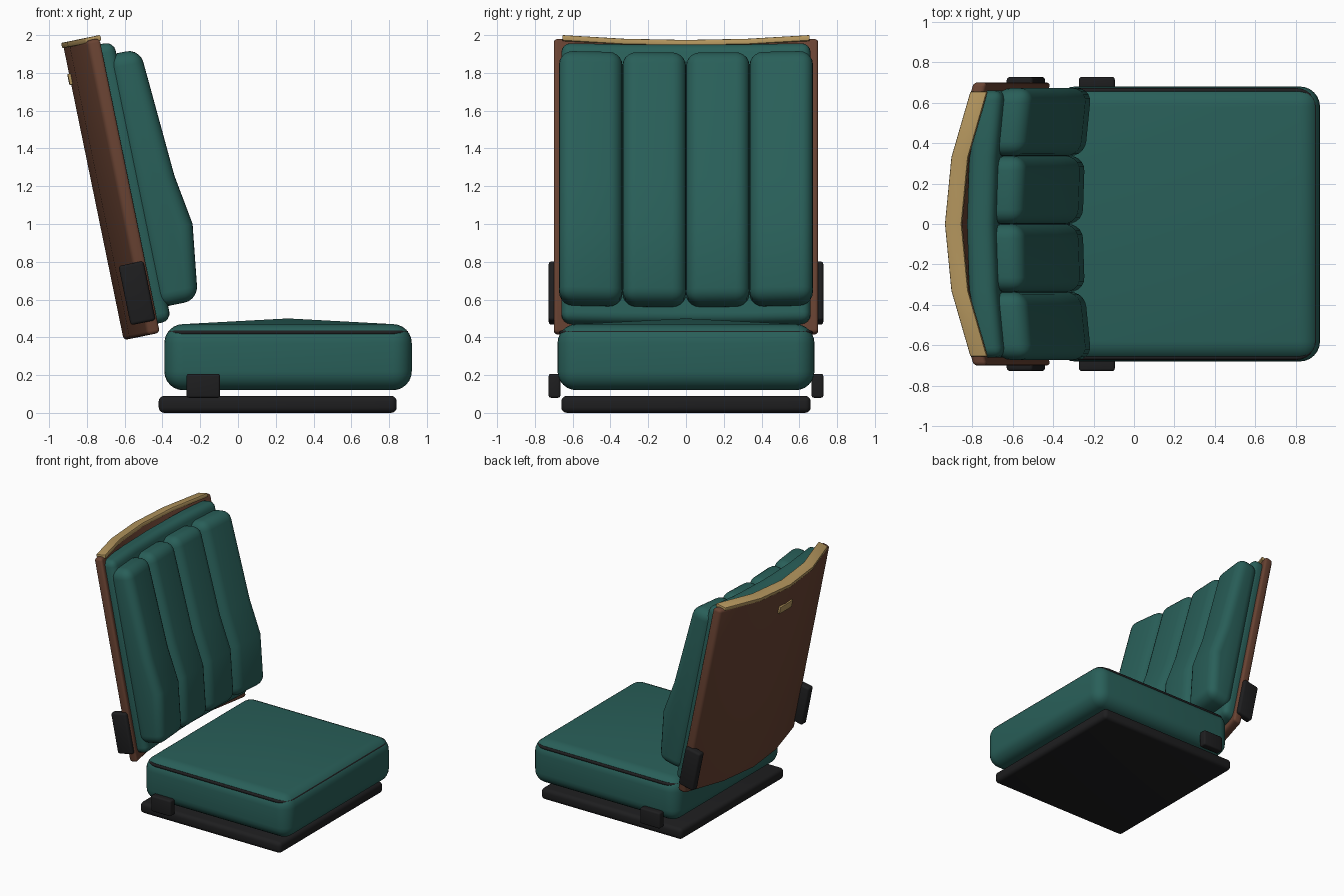
import bpy, bmesh, math
from mathutils import Matrix, Vector

if "Cube" in bpy.data.objects:
    bpy.data.objects.remove(bpy.data.objects["Cube"])


def material(name, rgb):
    m = bpy.data.materials.new(name)
    m.diffuse_color = (*rgb, 1)
    m.use_nodes = True
    m.node_tree.nodes["Principled BSDF"].inputs["Base Color"].default_value = m.diffuse_color
    return m


GREEN = material("green upholstery", (0.022, 0.115, 0.1))
BROWN = material("brown shell", (0.14, 0.055, 0.032))
GOLD = material("tan trim", (0.45, 0.3, 0.11))
BLACK = material("black plastic", (0.013, 0.013, 0.014))

# Reclined frame of the backrest: local x forward, local z up the back
BACK = Matrix.Translation((-0.605, 0, 0.385)) @ Matrix.Rotation(-math.radians(11.6), 4, 'Y')


def finish(name, bm, mat, bevel=0, segments=4, crown=0):
    bmesh.ops.recalc_face_normals(bm, faces=bm.faces)
    if bevel:
        edges = [e for e in bm.edges if e.calc_face_angle(0) > math.radians(32)]
        bmesh.ops.bevel(bm, geom=edges, offset=bevel, segments=segments,
                        profile=0.5, affect='EDGES', clamp_overlap=True)
    if crown:
        top = max(bm.faces, key=lambda f: f.calc_center_median().z)
        for v in bmesh.ops.poke(bm, faces=[top])["verts"]:
            v.co.z += crown
    mesh = bpy.data.meshes.new(name)
    bm.to_mesh(mesh)
    bm.free()
    mesh.materials.append(mat)
    ob = bpy.data.objects.new(name, mesh)
    bpy.context.collection.objects.link(ob)
    bpy.ops.object.select_all(action='DESELECT')
    ob.select_set(True)
    bpy.context.view_layer.objects.active = ob
    bpy.ops.object.shade_smooth_by_angle(angle=math.radians(40))
    return ob


def box(name, lo, hi, mat, bevel, segments=4, crown=0):
    bm = bmesh.new()
    lo, hi = Vector(lo), Vector(hi)
    bmesh.ops.create_cube(bm, size=1, matrix=Matrix.Translation((lo + hi) / 2)
                          @ Matrix.Diagonal((*(hi - lo), 1)))
    return finish(name, bm, mat, bevel, segments, crown)


def loft(name, profile, ys, curve, mat, bevel, segments=4):
    """Sweep a (forward, up) profile across y, pushed forward by curve(y)."""
    bm = bmesh.new()
    rings = [[bm.verts.new(BACK @ Vector((w + curve(y), y, u))) for w, u in profile]
             for y in ys]
    n = len(profile)
    for a, b in zip(rings, rings[1:]):
        for i in range(n):
            bm.faces.new((a[i], a[(i + 1) % n], b[(i + 1) % n], b[i]))
    bm.faces.new(rings[0])
    bm.faces.new(rings[-1])
    return finish(name, bm, mat, bevel, segments)


def rect(w0, w1, u0, u1):
    return [(w0, u0), (w1, u0), (w1, u1), (w0, u1)]


def shell_curve(y):
    return min(0.3 * y * y, 0.13)


def pad_curve(y):
    return 0.1 * y * y


def flat(y):
    return 0


# Base and seat cushion with a crowned top
box("base_plate", (-0.42, -0.66, 0), (0.84, 0.66, 0.09), BLACK, 0.03)
box("seat_cushion", (-0.39, -0.68, 0.12), (0.92, 0.68, 0.47), GREEN, 0.1, 6, 0.03)

# Piping around the seat
cu = bpy.data.curves.new("seat_piping", 'CURVE')
cu.dimensions = '3D'
cu.bevel_depth = 0.012
cu.bevel_resolution = 2
pts = []
r = 0.085
for cx, cy, start in ((0.89, 0.66, 0), (-0.36, 0.66, 90), (-0.36, -0.66, 180), (0.89, -0.66, 270)):
    sx, sy = (1 if cx > 0 else -1), (1 if cy > 0 else -1)
    for k in range(7):
        a = math.radians(start + 15 * k)
        pts.append((cx - sx * r + r * math.cos(a), cy - sy * r + r * math.sin(a), 0.425, 1))
sp = cu.splines.new('POLY')
sp.points.add(len(pts) - 1)
for p, co in zip(sp.points, pts):
    p.co = co
sp.use_cyclic_u = True
cu.materials.append(BLACK)
bpy.context.collection.objects.link(bpy.data.objects.new("seat_piping", cu))

# Curved back shell, top trim and rear plate
loft("back_shell", rect(0, 0.07, 0, 1.592), (-0.7, -0.33, 0, 0.33, 0.7),
     shell_curve, BROWN, 0.02, 3)
loft("top_trim", rect(-0.008, 0.076, 1.578, 1.608), (-0.655, -0.33, 0, 0.33, 0.655),
     shell_curve, GOLD, 0.006, 2)
loft("rear_plate", rect(-0.01, 0.03, 1.38, 1.44), (-0.08, 0, 0.08), shell_curve, GOLD, 0.004, 2)

# Back pad and four padded channels with a lumbar bulge
loft("back_pad", rect(0.085, 0.228, 0.05, 1.56), (-0.66, -0.33, 0, 0.33, 0.66),
     pad_curve, GREEN, 0.05)
channel = [(0.17, 0.13), (0.39, 0.13), (0.443, 0.53), (0.40, 0.80), (0.355, 1.495), (0.17, 1.495)]
for i in range(4):
    y0 = -0.672 + 0.336 * i
    loft(f"back_channel_{i + 1}", channel, (y0, y0 + 0.336), pad_curve, GREEN, 0.072, 5)

# Hinge brackets on both sides
for side, s in (("left", -1), ("right", 1)):
    ya, yb = sorted((s * 0.665, s * 0.727))
    box(f"seat_bracket_{side}", (-0.272, ya, 0.08), (-0.095, yb, 0.207), BLACK, 0.012, 3)
    loft(f"back_bracket_{side}", rect(0.052, 0.186, 0.07, 0.39), (ya, yb), flat, BLACK, 0.015, 3)
